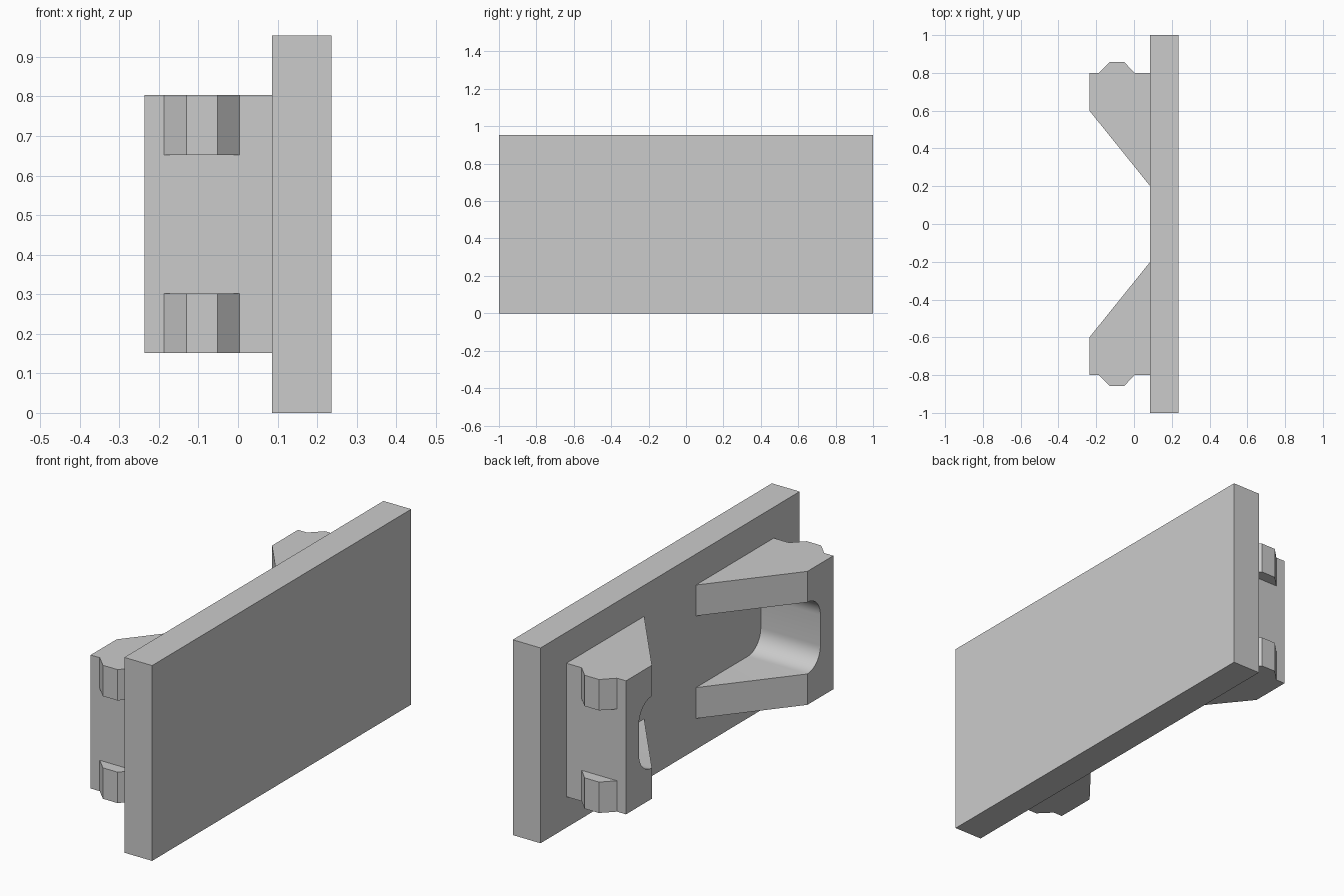
import bpy
import bmesh
from math import sin, cos, pi
from mathutils import Vector

if "Cube" in bpy.data.objects:
    bpy.data.objects.remove(bpy.data.objects["Cube"], do_unlink=True)

GREY = (0.6, 0.6, 0.6, 1)
grey = bpy.data.materials.new("light grey")
grey.use_nodes = True
grey.diffuse_color = GREY
grey.node_tree.nodes["Principled BSDF"].inputs["Base Color"].default_value = GREY

PANEL_X, OUTER_X = 0.086, -0.236      # panel mounting face, bracket tip
Z0, Z1, Z2, Z3 = 0.151, 0.302, 0.652, 0.803   # bracket and slot levels


def prism(name, points, offset):
    """Extrude a closed outline of 3D points along offset."""
    bm = bmesh.new()
    face = bm.faces.new([bm.verts.new(p) for p in points])
    made = bmesh.ops.extrude_face_region(bm, geom=[face])["geom"]
    bmesh.ops.translate(bm, vec=Vector(offset),
                        verts=[v for v in made if isinstance(v, bmesh.types.BMVert)])
    bmesh.ops.recalc_face_normals(bm, faces=bm.faces)
    mesh = bpy.data.meshes.new(name)
    bm.to_mesh(mesh)
    bm.free()
    mesh.materials.append(grey)
    obj = bpy.data.objects.new(name, mesh)
    bpy.context.collection.objects.link(obj)
    return obj


def combine(target, tool, operation):
    """Apply a boolean and discard the tool."""
    mod = target.modifiers.new(operation, 'BOOLEAN')
    mod.operation, mod.object, mod.solver = operation, tool, 'EXACT'
    bpy.context.view_layer.objects.active = target
    bpy.ops.object.modifier_apply(modifier=mod.name)
    bpy.data.objects.remove(tool, do_unlink=True)


def bracket(name, side):
    # Wedge-shaped body
    outline = [(PANEL_X, 0.2), (PANEL_X, 0.8), (OUTER_X, 0.8), (OUTER_X, 0.6)]
    body = prism(name, [(x, side * y, Z0) for x, y in outline], (0, 0, Z3 - Z0))

    # Round-cornered slot opening toward the middle
    r, steps = 0.1, 12
    slot = [(0.1, Z2), (0.1, Z1)]
    for z, start in ((Z1 + r, -pi / 2), (Z2 - r, 0)):
        for i in range(steps + 1):
            a = start + pi / 2 * i / steps
            slot.append((0.6 + r * cos(a), z + r * sin(a)))
    cutter = prism("slot_cutter", [(PANEL_X, side * y, z) for y, z in slot], (-0.5, 0, 0))
    combine(body, cutter, 'DIFFERENCE')

    # Chamfered catches at the top and bottom of the outer end
    catch = [(-0.187, 0.75), (-0.187, 0.8), (-0.13, 0.857),
             (-0.052, 0.857), (0.004, 0.8), (0.004, 0.75)]
    for low, high in ((Z0, Z1), (Z2, Z3)):
        tool = prism("catch", [(x, side * y, low) for x, y in catch], (0, 0, high - low))
        combine(body, tool, 'UNION')

    bpy.ops.object.select_all(action='DESELECT')
    body.select_set(True)
    bpy.context.view_layer.objects.active = body
    bpy.ops.object.shade_smooth_by_angle(angle=pi / 6)


# Flat face panel
prism("panel", [(PANEL_X, -1, 0), (0.236, -1, 0), (0.236, 1, 0), (PANEL_X, 1, 0)],
      (0, 0, 0.954))

# Mirrored pair of clip brackets
bracket("front_bracket", -1)
bracket("back_bracket", 1)
